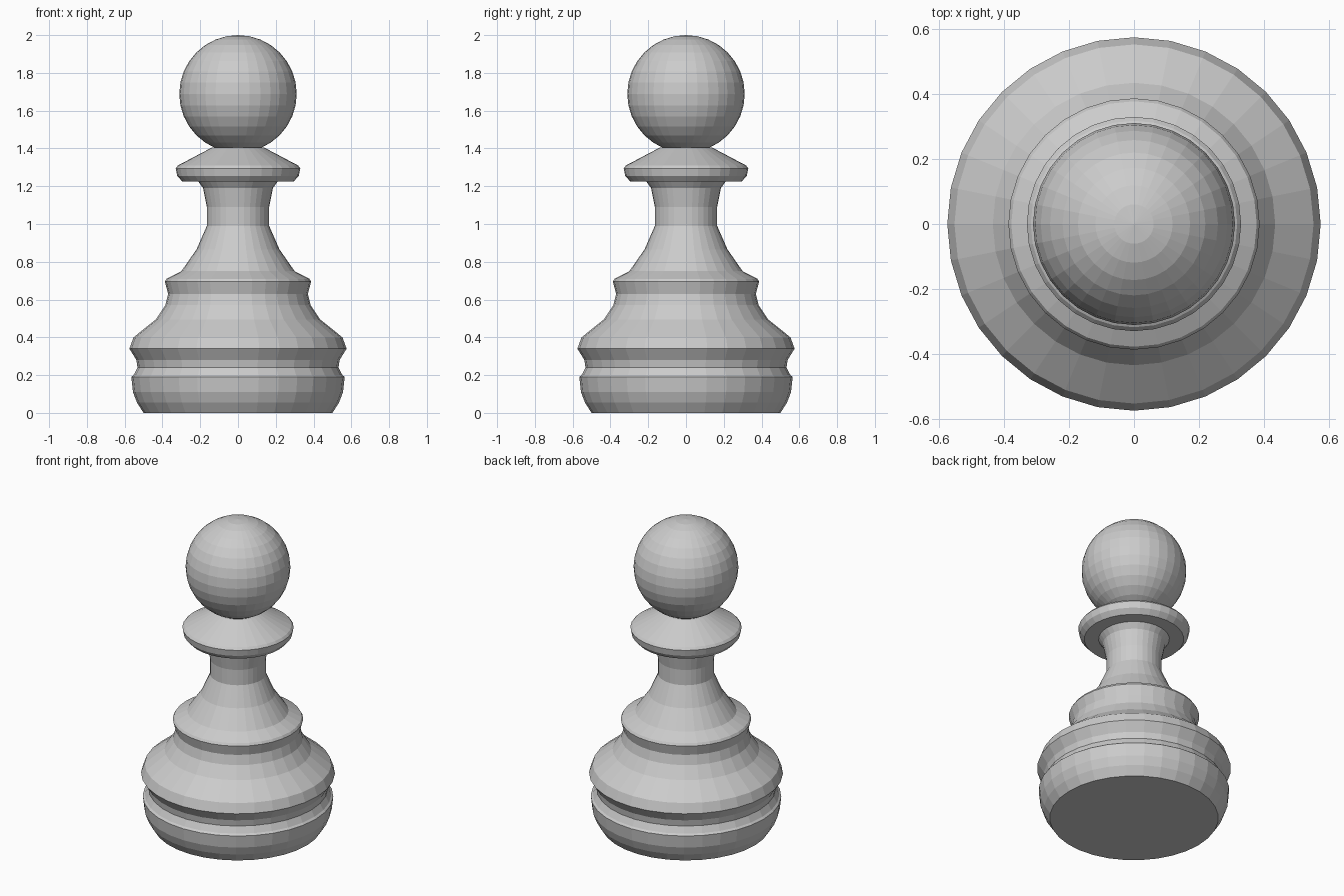
import bpy, bmesh, math

if "Cube" in bpy.data.objects:
    bpy.data.objects.remove(bpy.data.objects["Cube"])

SIDES = 32

grey = bpy.data.materials.new("plain grey")
grey.diffuse_color = (0.6, 0.6, 0.6, 1)
grey.use_nodes = True
grey.node_tree.nodes["Principled BSDF"].inputs["Base Color"].default_value = grey.diffuse_color


def lathe(name, profile):
    """Spin a list of (radius, height) points around z; radius 0 makes a pole."""
    bm = bmesh.new()
    rings = []
    for r, z in profile:
        if r == 0:
            rings.append([bm.verts.new((0, 0, z))] * SIDES)
        else:
            rings.append([bm.verts.new((r * math.cos(2 * math.pi * i / SIDES),
                                        r * math.sin(2 * math.pi * i / SIDES), z))
                          for i in range(SIDES)])
    for low, high in zip(rings, rings[1:]):
        for i in range(SIDES):
            j = (i + 1) % SIDES
            corners = list(dict.fromkeys((low[i], low[j], high[j], high[i])))
            bm.faces.new(corners)
    # close the open bottom
    if profile[0][0] > 0:
        bm.faces.new(rings[0][::-1])
    bmesh.ops.recalc_face_normals(bm, faces=bm.faces)
    mesh = bpy.data.meshes.new(name)
    bm.to_mesh(mesh)
    bm.free()
    mesh.materials.append(grey)
    obj = bpy.data.objects.new(name, mesh)
    bpy.context.collection.objects.link(obj)
    return obj


# turned base, waist, stem and collar
lathe("turned_body", [
    (0.50, 0.0), (0.535, 0.055), (0.556, 0.11), (0.565, 0.19), (0.553, 0.20),
    (0.532, 0.24), (0.538, 0.28), (0.575, 0.34), (0.553, 0.40),
    (0.435, 0.495), (0.385, 0.57), (0.37, 0.63), (0.387, 0.695), (0.378, 0.71),
    (0.30, 0.75), (0.22, 0.865), (0.165, 0.99), (0.165, 1.09), (0.185, 1.19),
    (0.21, 1.225), (0.295, 1.225), (0.322, 1.255), (0.33, 1.295), (0.318, 1.31),
    (0.138, 1.405), (0, 1.405)])

# ball head
R, CENTRE = 0.311, 1.689
lathe("ball_head", [(0 if k in (0, 16) else R * math.sin(math.pi * k / 16),
                     CENTRE - R * math.cos(math.pi * k / 16)) for k in range(17)])
